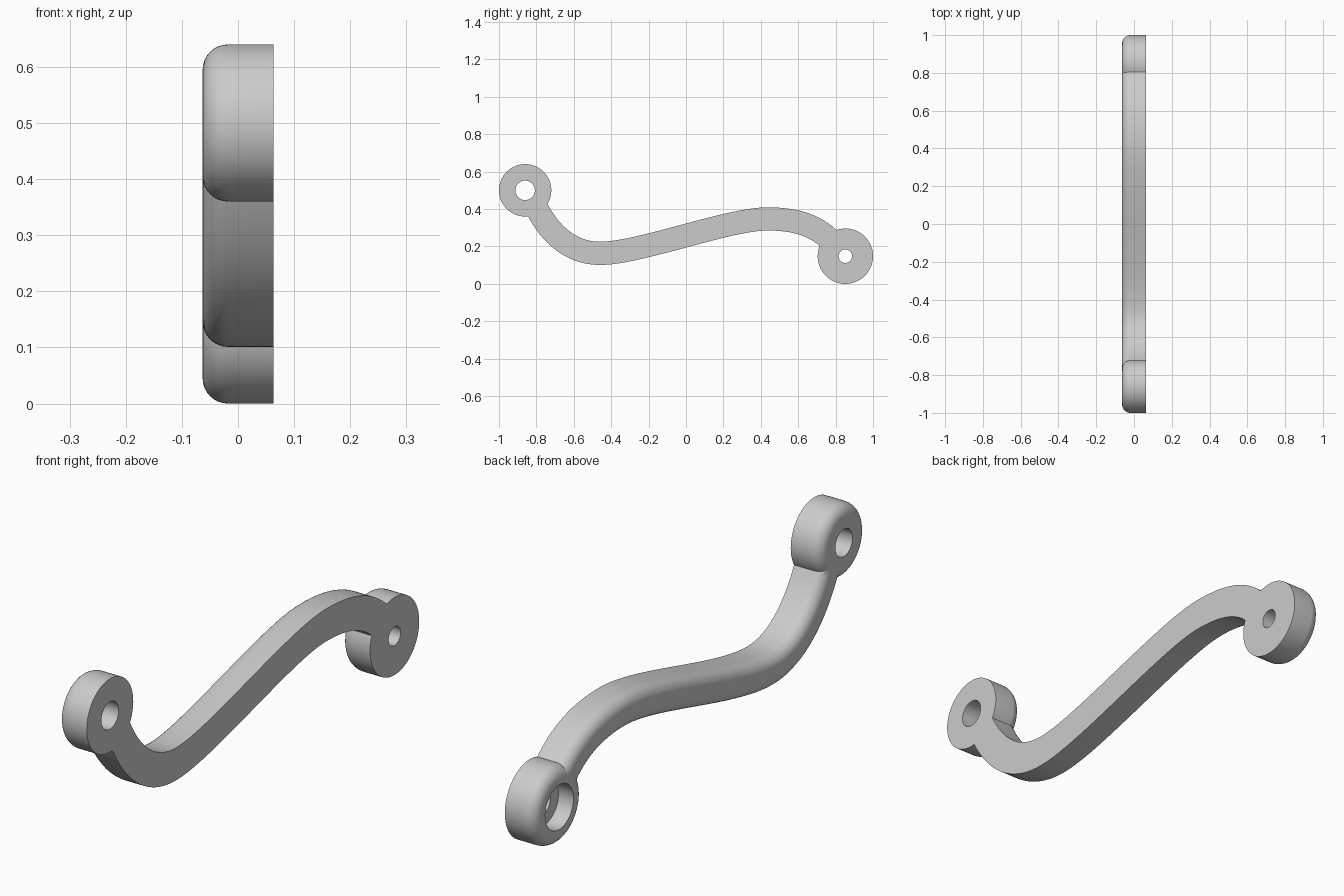
import bpy, bmesh, math
from mathutils import Vector
from mathutils.geometry import interpolate_bezier

if "Cube" in bpy.data.objects:
    bpy.data.objects.remove(bpy.data.objects["Cube"])

HALF = 0.063      # half thickness along x
FILLET = 0.045    # rounding on the -x side
ARM_W = 0.062     # half width of the arm


def rounded_edge(r, steps=8):
    """(radius, x) points from the flat +x side round to the -x side."""
    pts = [(r, HALF)]
    for i in range(steps + 1):
        a = math.pi / 2 * i / steps
        pts.append((r - FILLET + FILLET * math.cos(a),
                    -HALF + FILLET - FILLET * math.sin(a)))
    return pts


def loft(name, rings):
    """Skin a list of closed rings and cap both ends."""
    bm = bmesh.new()
    rows = [[bm.verts.new(p) for p in ring] for ring in rings]
    n = len(rows[0])
    for a, b in zip(rows, rows[1:]):
        for i in range(n):
            j = (i + 1) % n
            bm.faces.new((a[i], a[j], b[j], b[i]))
    bm.faces.new(rows[0][::-1])
    bm.faces.new(rows[-1])
    bmesh.ops.recalc_face_normals(bm, faces=bm.faces)
    me = bpy.data.meshes.new(name)
    bm.to_mesh(me)
    bm.free()
    ob = bpy.data.objects.new(name, me)
    bpy.context.collection.objects.link(ob)
    return ob


def lathe(name, y, z, profile, sides=72):
    """Turn a (radius, x) profile about the x axis through (y, z)."""
    angles = [2 * math.pi * i / sides for i in range(sides)]
    return loft(name, [[(x, y + r * math.cos(a), z + r * math.sin(a))
                        for a in angles] for r, x in profile])


def combine(target, tool, operation):
    mod = target.modifiers.new(operation.lower(), 'BOOLEAN')
    mod.object, mod.operation, mod.solver = tool, operation, 'EXACT'
    bpy.context.view_layer.objects.active = target
    bpy.ops.object.modifier_apply(modifier=mod.name)
    bpy.data.objects.remove(tool)


# S-shaped centre line in (y, z): bezier pieces with straight run-ins to the bosses
pieces = [
    ((-0.79, 0.39), (-0.72, 0.259), (-0.61, 0.163), (-0.459, 0.163)),
    ((-0.459, 0.163), (-0.25, 0.163), (0.225, 0.347), (0.435, 0.347)),
    ((0.435, 0.347), (0.56, 0.347), (0.674, 0.325), (0.762, 0.243)),
]
path = [Vector((-0.832, 0.469))]
for p in pieces:
    pts = interpolate_bezier(*[Vector((*q, 0)) for q in p], 25)
    path += [q.to_2d() for q in pts[:-1]]
path += [Vector((0.762, 0.243)), Vector((0.828, 0.181))]

# Arm: D-shaped section swept along the centre line
half = rounded_edge(ARM_W)
section = half + [(-w, x) for w, x in reversed(half)]
rings = []
for i, c in enumerate(path):
    t = (path[min(i + 1, len(path) - 1)] - path[max(i - 1, 0)]).normalized()
    rings.append([(x, c.x - t.y * w, c.y + t.x * w) for w, x in section])
handle = loft("curved_lever", rings)

# End bosses
A, B = (-0.86, 0.50), (0.852, 0.148)
combine(handle, lathe("upper_boss", *A, rounded_edge(0.14)), 'UNION')
combine(handle, lathe("lower_boss", *B, rounded_edge(0.148)), 'UNION')

# Through holes and the counterbore on the rounded side
for (y, z), r, x0, x1 in ((A, 0.052, -0.2, 0.2),
                          (B, 0.036, -0.2, 0.2),
                          (B, 0.085, -0.2, 0.0)):
    combine(handle, lathe("hole_cutter", y, z, [(r, x0), (r, x1)], 48), 'DIFFERENCE')

handle.select_set(True)
bpy.context.view_layer.objects.active = handle
bpy.ops.object.shade_smooth_by_angle(angle=math.radians(30))
